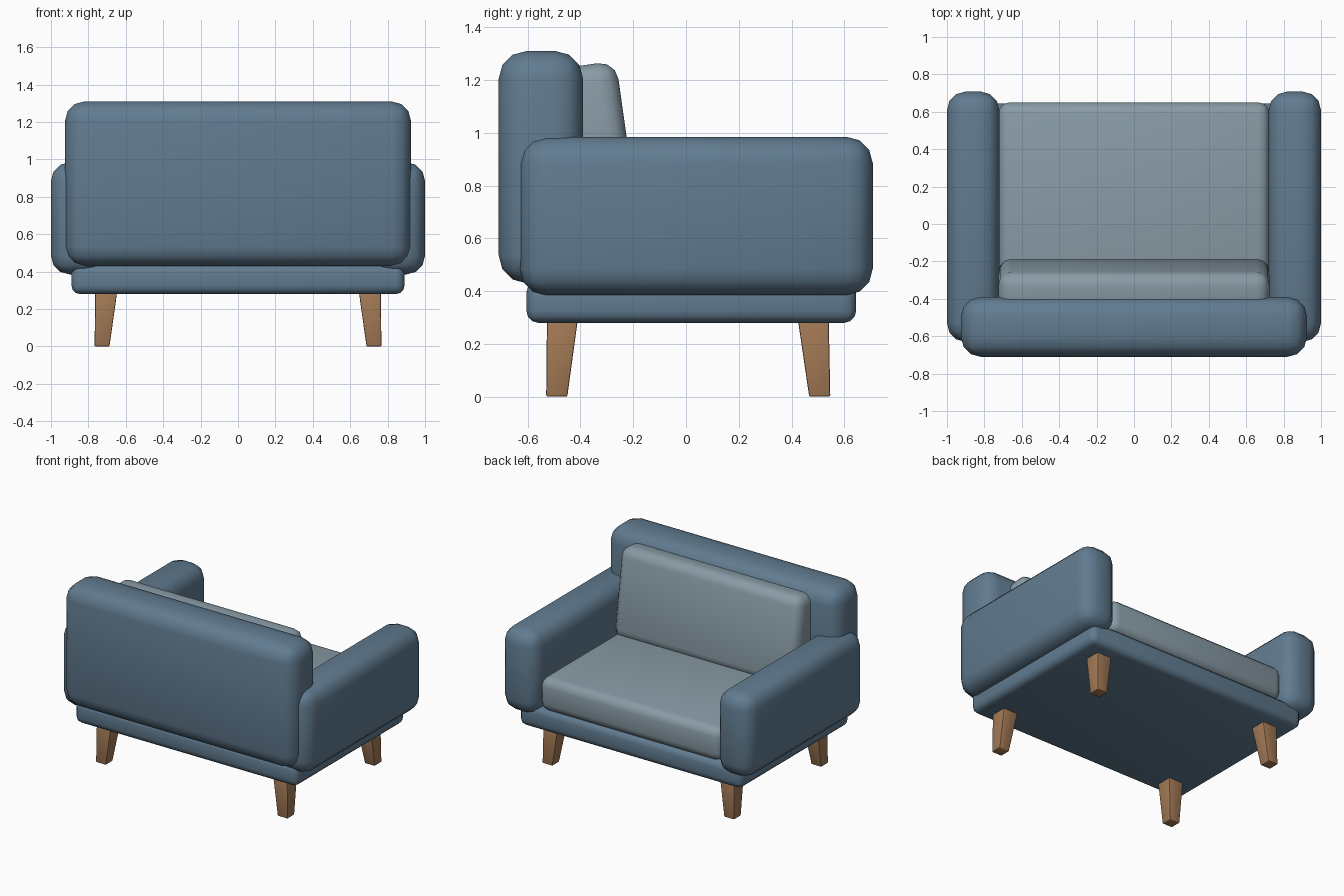
import bpy, bmesh
from math import radians
from mathutils import Matrix, Vector

if "Cube" in bpy.data.objects:
    bpy.data.objects.remove(bpy.data.objects["Cube"])


def material(name, rgb):
    m = bpy.data.materials.new(name)
    m.diffuse_color = (*rgb, 1)
    m.use_nodes = True
    m.node_tree.nodes["Principled BSDF"].inputs["Base Color"].default_value = m.diffuse_color
    return m


FABRIC = material("blue_fabric", (0.12, 0.20, 0.28))
CUSHION = material("pale_fabric", (0.25, 0.33, 0.38))
WOOD = material("wood", (0.36, 0.19, 0.09))


def finish(name, bm, mat):
    mesh = bpy.data.meshes.new(name)
    bmesh.ops.recalc_face_normals(bm, faces=bm.faces)
    bm.to_mesh(mesh)
    bm.free()
    mesh.materials.append(mat)
    ob = bpy.data.objects.new(name, mesh)
    bpy.context.collection.objects.link(ob)
    bpy.ops.object.select_all(action='DESELECT')
    bpy.context.view_layer.objects.active = ob
    ob.select_set(True)
    bpy.ops.object.shade_smooth_by_angle(angle=radians(40))
    return ob


def rounded_box(name, lo, hi, radius, mat, tilt=0):
    lo, hi = Vector(lo), Vector(hi)
    bm = bmesh.new()
    bmesh.ops.create_cube(bm, size=1)
    bmesh.ops.scale(bm, vec=hi - lo, verts=bm.verts)
    bmesh.ops.bevel(bm, geom=bm.edges[:], offset=radius, segments=3,
                    profile=0.5, affect='EDGES')
    bmesh.ops.transform(bm, verts=bm.verts, matrix=Matrix.Translation((lo + hi) / 2)
                        @ Matrix.Rotation(tilt, 4, 'X'))
    return finish(name, bm, mat)


def leg(name, sx, foot_y, top_y):
    # square leg, narrower at the foot and splayed outward
    bm = bmesh.new()
    bmesh.ops.create_cube(bm, size=1)
    for v in bm.verts:
        top = v.co.z > 0
        w = 0.118 if top else 0.08
        cx = sx * (0.704 if top else 0.727)
        cy = top_y if top else foot_y
        v.co = (cx + v.co.x * w, cy + v.co.y * w, 0.30 if top else 0)
    bmesh.ops.bevel(bm, geom=bm.edges[:], offset=0.006, segments=2,
                    profile=0.5, affect='EDGES')
    finish(name, bm, WOOD)


# Upholstered frame
rounded_box("base", (-0.89, -0.605, 0.28), (0.89, 0.645, 0.44), 0.045, FABRIC)
rounded_box("backrest", (-0.925, -0.71, 0.43), (0.925, -0.39, 1.31), 0.105, FABRIC)
for side, s in (("left", -1), ("right", 1)):
    x0, x1 = sorted((s * 0.72, s * 1.0))
    rounded_box(side + "_arm", (x0, -0.63, 0.385), (x1, 0.708, 0.985), 0.1, FABRIC)

# Loose cushions
rounded_box("seat_cushion", (-0.725, -0.42, 0.43), (0.725, 0.65, 0.67), 0.06, CUSHION)
rounded_box("back_cushion", (-0.725, -0.46, 0.62), (0.725, -0.22, 1.26), 0.07, CUSHION,
            tilt=radians(8))

# Legs
for side, s in (("left", -1), ("right", 1)):
    leg(side + "_front_leg", s, -0.49, -0.468)
    leg(side + "_back_leg", s, 0.507, 0.482)
